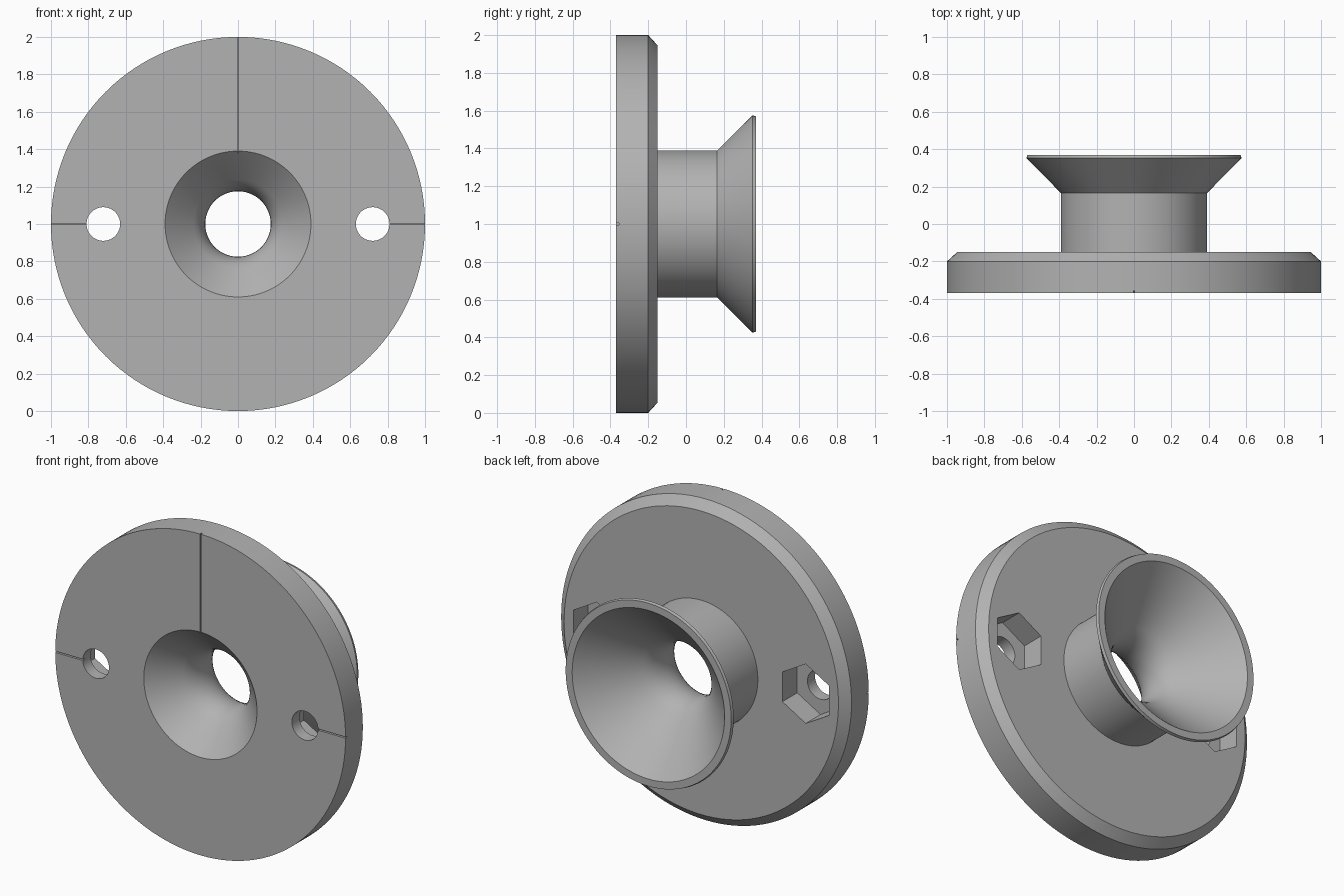
import bpy
import bmesh
from math import cos, sin, pi, sqrt, radians
from mathutils import Matrix, Vector

cube = bpy.data.objects.get("Cube")
if cube:
    bpy.data.objects.remove(cube, do_unlink=True)

SEGMENTS = 128
FRONT, BACK, REAR = -0.37, -0.15, 0.37   # flange front, flange back, funnel rim

grey = bpy.data.materials.new("plain grey")
grey.use_nodes = True
colour = (0.45, 0.45, 0.45, 1)
grey.diffuse_color = colour
grey.node_tree.nodes["Principled BSDF"].inputs["Base Color"].default_value = colour


def add_object(name, bm):
    bmesh.ops.recalc_face_normals(bm, faces=bm.faces)
    mesh = bpy.data.meshes.new(name)
    bm.to_mesh(mesh)
    bm.free()
    mesh.materials.append(grey)
    obj = bpy.data.objects.new(name, mesh)
    bpy.context.collection.objects.link(obj)
    return obj


def revolve(name, profile):
    """Turn a closed (radius, y) profile around the y axis at z = 1."""
    bm = bmesh.new()
    rings = []
    for i in range(SEGMENTS):
        a = 2 * pi * i / SEGMENTS
        rings.append([bm.verts.new((r * cos(a), y, 1 + r * sin(a))) for r, y in profile])
    n = len(profile)
    for i in range(SEGMENTS):
        here, there = rings[i], rings[(i + 1) % SEGMENTS]
        for j in range(n):
            k = (j + 1) % n
            bm.faces.new((here[j], here[k], there[k], there[j]))
    return add_object(name, bm)


def prism_cutter(name, x, radius, sides, y0, y1, turn=0):
    """Prism lying along y, centred on (x, 1)."""
    bm = bmesh.new()
    place = (Matrix.Translation((x, (y0 + y1) / 2, 1)) @ Matrix.Rotation(pi / 2, 4, 'X')
             @ Matrix.Rotation(turn, 4, 'Z'))
    bmesh.ops.create_cone(bm, cap_ends=True, segments=sides, radius1=radius,
                          radius2=radius, depth=y1 - y0, matrix=place)
    return add_object(name, bm)


def box_cutter(name, centre, size):
    bm = bmesh.new()
    bmesh.ops.create_cube(bm, size=1, matrix=Matrix.LocRotScale(Vector(centre), None, Vector(size)))
    return add_object(name, bm)


# Double-flared bore: two 45 degree cones joined by a rounded throat
front_r, rear_r, throat_r = 0.39, 0.525, 0.175
throat_y = (front_r + FRONT + REAR - rear_r) / 2
meet_r = front_r + FRONT - throat_y
bend = (throat_r - meet_r) / (sqrt(2) - 1)
steps = 12
throat = []
for i in range(steps + 1):
    a = -pi / 4 + (pi / 2) * i / steps
    throat.append((throat_r + bend * (1 - cos(a)), throat_y + bend * sin(a)))

# Chamfered flange, neck and funnel rim as one turned solid
outside = [(0.57, REAR), (0.575, 0.352), (0.39, 0.165), (0.39, BACK),
           (0.945, BACK), (1.0, -0.2), (1.0, FRONT)]
body = revolve("flanged_funnel", [(front_r, FRONT)] + throat + [(rear_r, REAR)] + outside)

# Bolt holes, hexagonal nut pockets and alignment grooves
cutters = []
for side, x in (("right", -0.72), ("left", 0.72)):
    cutters += [
        prism_cutter(side + "_bolt_hole", x, 0.09, 48, -0.5, 0),
        prism_cutter(side + "_nut_pocket", x, 0.185, 6, -0.295, 0),
        box_cutter(side + "_groove", (x * 1.25, FRONT, 1), (0.3, 0.03, 0.008)),
    ]
cutters.append(box_cutter("top_groove", (0, FRONT, 1.72), (0.008, 0.03, 0.68)))

for cutter in cutters:
    cutter.hide_render = True
    cut = body.modifiers.new(cutter.name, 'BOOLEAN')
    cut.operation = 'DIFFERENCE'
    cut.solver = 'EXACT'
    cut.object = cutter

# Bake the cuts and remove the cutters
bpy.context.view_layer.update()
baked = bpy.data.meshes.new_from_object(body.evaluated_get(bpy.context.evaluated_depsgraph_get()))
body.modifiers.clear()
body.data = baked
baked.name = "flanged_funnel"
for cutter in cutters:
    bpy.data.objects.remove(cutter, do_unlink=True)

bpy.ops.object.select_all(action='DESELECT')
body.select_set(True)
bpy.context.view_layer.objects.active = body
bpy.ops.object.shade_smooth_by_angle(angle=radians(25))
